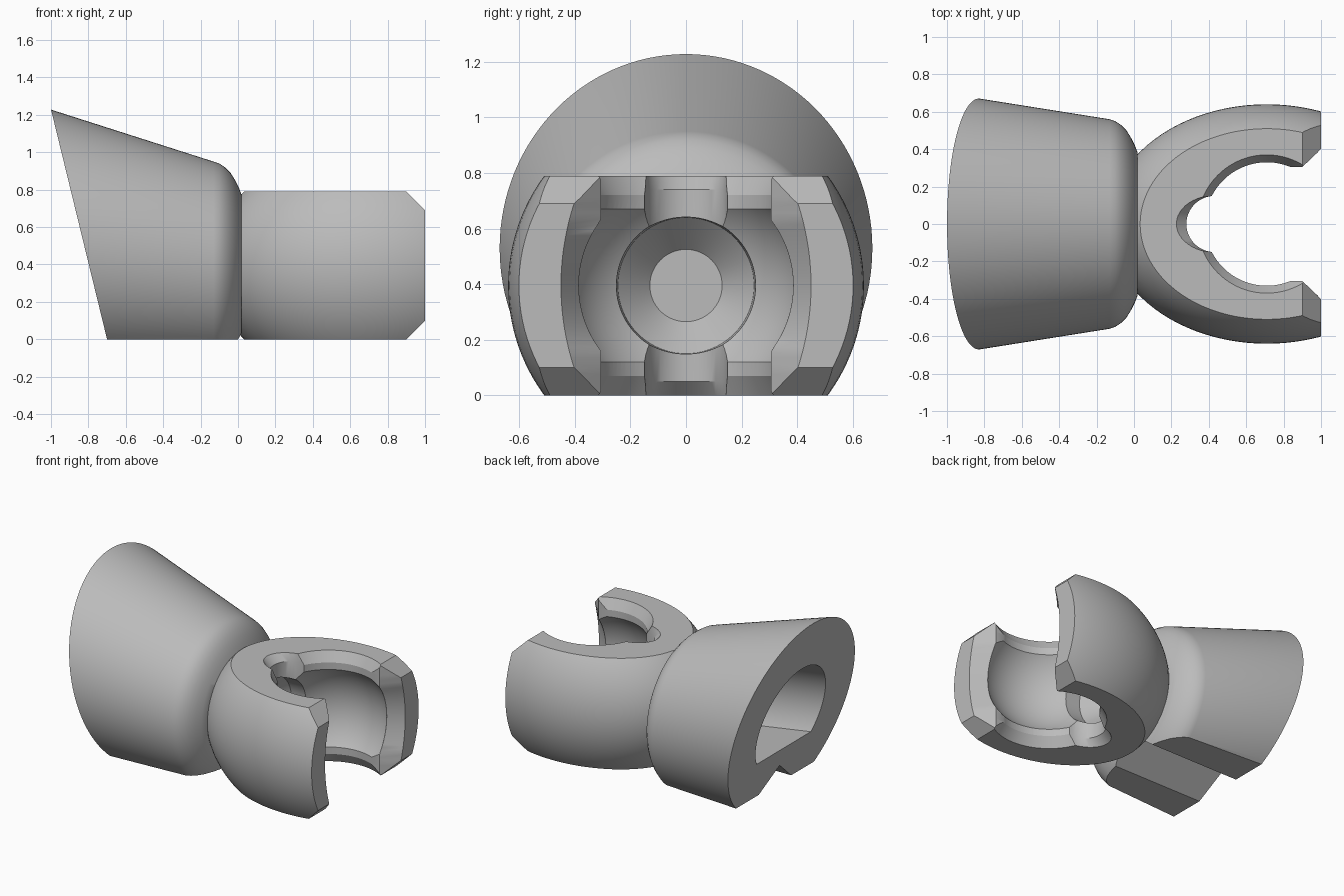
import bpy, bmesh, math
from mathutils import Matrix, Vector

if "Cube" in bpy.data.objects:
    bpy.data.objects.remove(bpy.data.objects["Cube"])

CX, CZ = 0.71, 0.395          # socket centre
GREY = bpy.data.materials.new("grey")
GREY.diffuse_color = (0.5, 0.5, 0.5, 1)
GREY.use_nodes = True
GREY.node_tree.nodes["Principled BSDF"].inputs["Base Color"].default_value = GREY.diffuse_color


def make(name, bm):
    bmesh.ops.remove_doubles(bm, verts=bm.verts[:], dist=1e-5)
    bmesh.ops.recalc_face_normals(bm, faces=bm.faces[:])
    me = bpy.data.meshes.new(name)
    bm.to_mesh(me)
    bm.free()
    me.materials.append(GREY)
    ob = bpy.data.objects.new(name, me)
    bpy.context.collection.objects.link(ob)
    return ob


def clip(bm, point, normal):
    """Cut a convex solid by a plane, drop the outer side and cap it."""
    res = bmesh.ops.bisect_plane(bm, geom=bm.verts[:] + bm.edges[:] + bm.faces[:],
                                 plane_co=point, plane_no=normal, clear_outer=True)
    edges = [e for e in res["geom_cut"] if isinstance(e, bmesh.types.BMEdge)]
    bmesh.ops.edgeloop_fill(bm, edges=edges)


def ellipsoid(a, b, c):
    bm = bmesh.new()
    m = Matrix.Translation((CX, 0, CZ)) @ Matrix.Diagonal((a, b, c, 1))
    bmesh.ops.create_uvsphere(bm, u_segments=96, v_segments=64, radius=1, matrix=m)
    return bm


def loft(rings):
    """Solid through equal-length closed rings of points."""
    bm = bmesh.new()
    vs = [[bm.verts.new(p) for p in r] for r in rings]
    n = len(vs[0])
    for r, s in zip(vs, vs[1:]):
        for i in range(n):
            j = (i + 1) % n
            bm.faces.new((r[i], r[j], s[j], s[i]))
    bm.faces.new(vs[0])
    bm.faces.new(vs[-1])
    return bm


def turned(profile, matrix, n=96, sx=None):
    """Revolve (height, radius) pairs round local z."""
    rings = []
    for k, (h, r) in enumerate(profile):
        rx = sx[k] if sx else r
        rings.append([matrix @ Vector((rx * math.cos(2 * math.pi * i / n),
                                       r * math.sin(2 * math.pi * i / n), h)) for i in range(n)])
    return loft(rings)


def along_x(profile, n=128):
    """Upright circles (x, radius, centre height) joined along x."""
    return loft([[(x, r * math.cos(2 * math.pi * i / n), z + r * math.sin(2 * math.pi * i / n))
                  for i in range(n)] for x, r, z in profile])


def boolean(target, tool, op):
    mod = target.modifiers.new(op, 'BOOLEAN')
    mod.object, mod.operation, mod.solver = tool, op, 'EXACT'
    bpy.context.view_layer.objects.active = target
    bpy.ops.object.modifier_apply(modifier=mod.name)
    bpy.data.objects.remove(tool)


# stem: dipping tapered cup with a rounded end, flat underside and slanted mouth
round_end = [(-0.13, 0.56), (-0.10, 0.55), (-0.07, 0.53), (-0.04, 0.50),
             (-0.015, 0.46), (0.005, 0.42), (0.02, 0.38)]
bm = along_x([(-1.2, 0.73, 0.562)] + [(x, r, 0.39) for x, r in round_end])
clip(bm, (0, 0, 0), (0, 0, -1))
clip(bm, (-0.7, 0, 0), (-1.23, 0, -0.3))
stem = make("stem", bm)

# stem bore: round with a flat floor, following the dipping axis
bm = along_x([(-1.3, 0.37, 0.578), (-0.36, 0.37, 0.427)])
clip(bm, (-0.79, 0, 0.285), (-0.16, 0, -1))
boolean(stem, make("bore_cutter", bm), 'DIFFERENCE')

# V groove along the underside
bm = loft([[(x, -0.23, -0.04), (x, 0, 0.15), (x, 0.23, -0.04)] for x in (-1.2, 0.1)])
boolean(stem, make("groove_cutter", bm), 'DIFFERENCE')

# socket: ellipsoid cut flat above and below, with chamfered arm ends
bm = ellipsoid(0.85, 0.64, 0.654)
clip(bm, (0, 0, 0), (0, 0, -1))
clip(bm, (0, 0, 2 * CZ), (0, 0, 1))
clip(bm, (1, 0, 0), (1, 0, 0))
for s in (-1, 1):
    clip(bm, (0.9, 0, CZ + s * CZ), (1, 0, s))
joint = make("socket_joint", bm)
boolean(joint, stem, 'UNION')

# round socket cavity, and a stepped pocket with a flat end behind it
boolean(joint, make("cavity_cutter", ellipsoid(0.43, 0.43, 0.43)), 'DIFFERENCE')
pocket = [(0.13, 0.13, CZ), (0.25, 0.245, CZ), (0.45, 0.255, CZ)]
boolean(joint, make("pocket_cutter", along_x(pocket, 96)), 'DIFFERENCE')

# round opening through both lips, chamfered at the rims
place = Matrix.Translation((CX, 0, CZ))
lip = [(-0.425, 0.387), (-0.325, 0.33), (0.325, 0.33), (0.425, 0.387)]
boolean(joint, make("lip_cutter", turned(lip, place)), 'DIFFERENCE')

# small relief notches at the back of each lip
for s in (-1, 1):
    place = Matrix.Translation((0.43, 0, CZ))
    notch = [(s * 0.15, 0.15), (s * 0.345, 0.15), (s * 0.425, 0.152)]
    bm = turned(notch, place, 48, sx=[0.15, 0.15, 0.235])
    clip(bm, (0.55, 0, 0), (1, 0, 0))
    boolean(joint, make("notch_cutter", bm), 'DIFFERENCE')


# front slot, flaring out between the arm ends
def inner(dz):
    return max(0.305, math.sqrt(max(0, 0.386 ** 2 - dz * dz)))


def outer(dz):
    return max(0.40, 0.45 - dz * dz * 0.54)


levels = [-0.45] + [-0.32 + 0.02 * i for i in range(33)] + [0.45]
rings = []
for x, half in ((0.72, lambda d: 0.305), (0.895, lambda d: 0.305), (0.9, inner),
                (1.0, outer), (1.05, lambda d: outer(d) + 0.04)):
    rings.append([(x, half(d), CZ + d) for d in levels] +
                 [(x, -half(d), CZ + d) for d in reversed(levels)])
boolean(joint, make("slot_cutter", loft(rings)), 'DIFFERENCE')

# smooth curved skin, crisp edges
bpy.ops.object.select_all(action='DESELECT')
joint.select_set(True)
bpy.context.view_layer.objects.active = joint
bpy.ops.object.shade_smooth_by_angle(angle=math.radians(25))
